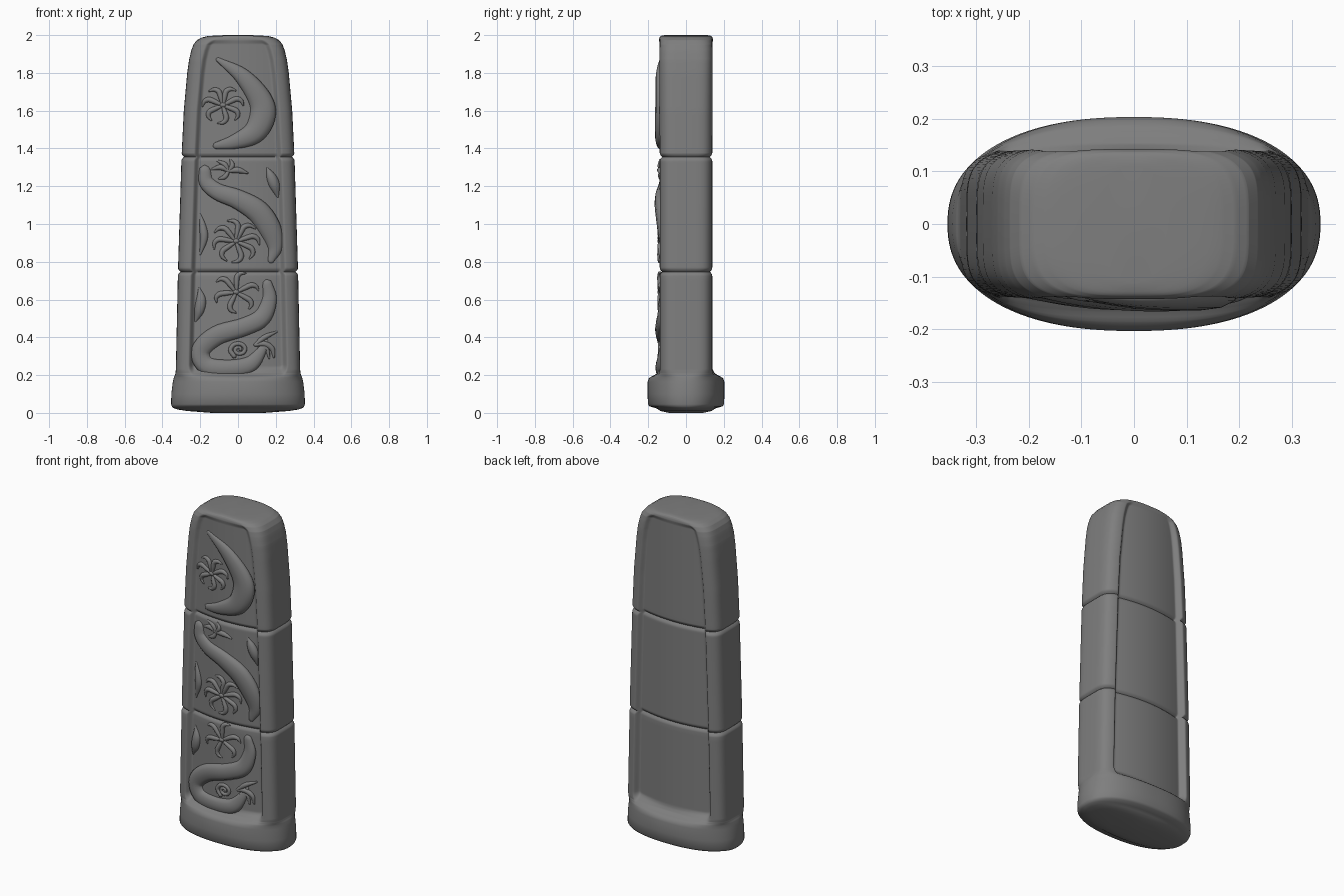
import bpy, bmesh, math
from mathutils import Vector

if "Cube" in bpy.data.objects:
    bpy.data.objects.remove(bpy.data.objects["Cube"])

# outline stations: height, half width, half depth, squareness
STATIONS = [
    (0.0, .14, .09, 2.3), (.01, .27, .136, 2.3), (.018, .32, .146, 2.3), (.026, .342, .162, 2.3),
    (.034, .35, .192, 2.3), (.046, .354, .202, 2.3), (.10, .353, .203, 2.3), (.165, .345, .203, 2.3),
    (.182, .341, .197, 2.4), (.192, .338, .185, 2.7), (.20, .334, .168, 3.3), (.21, .331, .156, 4),
    (.23, .329, .15, 4.8), (.747, .318, .15, 4.8), (1.355, .299, .15, 4.8), (1.6, .287, .15, 4.8),
    (1.8, .269, .15, 4.8), (1.87, .259, .15, 4.8), (1.92, .247, .149, 4.6), (1.95, .236, .147, 4.4),
    (1.973, .218, .144, 4), (1.987, .192, .14, 3.6), (1.994, .165, .136, 3.2),
    (1.998, .12, .128, 2.8), (2.0, .06, .11, 2.5)]
SEAMS = (.747, 1.355)
RIM, RAMP = .064, .034
DARK = bpy.data.materials.new("dark_grey")
DARK.diffuse_color = (.21, .21, .21, 1)
DARK.use_nodes = True
DARK.node_tree.nodes["Principled BSDF"].inputs["Base Color"].default_value = DARK.diffuse_color


def outline(z):
    for a, b in zip(STATIONS, STATIONS[1:]):
        if z <= b[0] + 1e-9:
            t = (z - a[0]) / (b[0] - a[0])
            return [p + (q - p) * t for p, q in zip(a[1:], b[1:])]
    return STATIONS[-1][1:]


def panel_edge(z):
    w = outline(z)[0]
    return max(w - RIM, w * .6)


def panel_depth(x, z):
    return .139 - .62 * min(abs(x), .25) ** 2


def half_columns(z):
    """x positions from centre to side, following the panel edge"""
    w, xe = outline(z)[0], panel_edge(z)
    ramp = min(RAMP, xe * .4)
    xs = [(xe - ramp) * i / 24 for i in range(24)]
    xs += [xe - ramp + ramp * i / 8 for i in range(8)]
    return xs + [xe + (w - xe) * math.sin(math.pi / 2 * i / 16) for i in range(17)]


def surface(x, z):
    w, d, n = outline(z)
    y = d * max(0, 1 - abs(x / w) ** n) ** (1 / n)
    # sunken rounded panel
    r = .04
    ramp = min(RAMP, panel_edge(z) * .4)
    qu = x - panel_edge(z) + r
    qv = max((.195 - z) * .65, z - 1.985) + r
    sd = math.hypot(max(qu, 0), max(qv, 0)) + min(max(qu, qv), 0) - r
    m = min(1, max(0, -sd / ramp))
    m = m * m * (3 - 2 * m)
    y += (min(y, panel_depth(x, z)) - y) * m
    # rounded seams between the segments
    g = sum(max(0, 1 - abs(z - q) / .022) ** 2 for q in SEAMS) * .013
    return x * (1 - g / w), y * (1 - g / .14)


def finish(name, bm, angle):
    bmesh.ops.recalc_face_normals(bm, faces=bm.faces)
    me = bpy.data.meshes.new(name)
    bm.to_mesh(me)
    bm.free()
    me.materials.append(DARK)
    ob = bpy.data.objects.new(name, me)
    bpy.context.collection.objects.link(ob)
    bpy.ops.object.select_all(action='DESELECT')
    ob.select_set(True)
    bpy.context.view_layer.objects.active = ob
    bpy.ops.object.shade_smooth_by_angle(angle=math.radians(angle))


# handle body: base, three segments and top as one loft
zs = {round(s[0], 4) for s in STATIONS}
zs |= {round(.2 + .025 * i, 4) for i in range(70)}
zs |= {round(q + .0055 * i, 4) for q in SEAMS for i in range(-4, 5)}
zs |= {round(1.94 + .004 * i, 4) for i in range(15)} | {round(.19 + .006 * i, 4) for i in range(12)}
bm = bmesh.new()
rows = []
for z in sorted(zs):
    half = [surface(x, z) for x in half_columns(z)]
    pts = [(-x, y) for x, y in half[:0:-1]] + half
    ring = [bm.verts.new((x, -y, z)) for x, y in pts]
    ring += [bm.verts.new((x, y, z)) for x, y in pts[-2:0:-1]]
    rows.append(ring)
M = len(rows[0])
for a, b in zip(rows, rows[1:]):
    for i in range(M):
        j = (i + 1) % M
        bm.faces.new((a[i], a[j], b[j], b[i]))
for ring in (rows[0], rows[-1]):
    for i in range(M // 2):
        quad = [ring[i], ring[i + 1], ring[(M - i - 1) % M], ring[(M - i) % M]]
        bm.faces.new(list(dict.fromkeys(quad)))
finish("handle_body", bm, 50)


# relief helpers: paths are (x, z, radius) in hundredths of a unit
def tube(bm, path, flat, sides=12, steps=6):
    P = [Vector(p) / 100 for p in path]
    P = [2 * P[0] - P[1]] + P + [2 * P[-1] - P[-2]]
    pts = []
    for k in range(1, len(P) - 2):
        a, b, c, d = P[k - 1:k + 3]
        for i in range(steps):
            t = i / steps
            pts.append(.5 * (2 * b + (c - a) * t + (2 * a - 5 * b + 4 * c - d) * t * t
                             + (3 * b - a - 3 * c + d) * t ** 3))
    pts.append(P[-2])
    # rounded ends
    for sgn in (0, 1):
        e, f = (pts[-1], pts[-2]) if sgn else (pts[0], pts[1])
        out = Vector((e.x - f.x, e.y - f.y, 0)).normalized() * e.z
        cap = [Vector((e.x + out.x * h, e.y + out.y * h, e.z * k)) for h, k in ((.6, .8), (.98, .15))]
        pts = pts + cap if sgn else cap[::-1] + pts
    prev = None
    for i, p in enumerate(pts):
        t = pts[min(i + 1, len(pts) - 1)] - pts[max(i - 1, 0)]
        nrm = Vector((-t.y, t.x)).normalized()
        r = max(p.z, .001)
        y0 = -panel_depth(p.x, p.y)
        ring = []
        for k in range(sides):
            a = 2 * math.pi * k / sides
            ring.append(bm.verts.new((p.x + nrm.x * r * math.cos(a), y0 - flat * r * math.sin(a),
                                      p.y + nrm.y * r * math.cos(a))))
        if prev:
            for k in range(sides):
                j = (k + 1) % sides
                bm.faces.new((prev[k], prev[j], ring[j], ring[k]))
        else:
            bm.faces.new(ring)
        prev = ring
    bm.faces.new(prev)


def relief(name, paths, flat):
    bm = bmesh.new()
    for p in paths:
        tube(bm, p, flat)
    finish(name, bm, 60)


def flower(name, cx, cz, size, arms, start=0, hook=1.0):
    paths = [[(cx - .5, cz, 1.4), (cx + .5, cz, 1.4)]]
    for k in range(arms):
        a = start + 2 * math.pi * k / arms
        side = hook if math.cos(a) > 0 else -hook     # tips hook downwards
        path = []
        for f, turn, r in ((.1, 0, .8), (.45, .22, 1.3), (.8, .2, 1.4), (1, 0, 1.1), (1.08, -.27, .4)):
            b = a + side * turn
            path.append((cx + size * f * math.cos(b), cz + size * .92 * f * math.sin(b), r))
        paths.append(path)
    relief(name, paths, .95)


# large curving bodies, one per segment
relief("top_crescent", [[(-10.5, 187, 1.2), (2, 178.5, 4.2), (11, 167, 6.2), (13, 158, 7),
                         (8.5, 148.5, 6), (-2, 143.5, 3.8), (-11.5, 141.5, 1.8)]], .5)
relief("middle_wave", [[(-17.5, 128, 3.2), (-16.5, 122, 4), (-10.5, 117, 4.5), (0, 113, 5.2),
                        (10.5, 106.5, 6.2), (17, 97, 6), (19.5, 88, 4.2), (17.5, 81, 1.8)]], .5)
relief("bottom_coil", [[(15.5, 68, 2.7), (16.5, 60, 4), (12.5, 50.5, 4.8), (3, 45.5, 4.8), (-11, 41, 5.2),
                        (-19.5, 33, 5.2), (-16.5, 25, 4.9), (-5, 23.5, 4.6), (6, 25.5, 4.4),
                        (12.5, 33, 2.6), (15, 38, 1)]], .5)

# curled flowers
flower("top_flower", -8, 163, 10, 7, .25)
flower("middle_flower", -1, 91, 11.5, 8, .1)
flower("bottom_flower", -1, 64, 11, 6, .3, .8)

# slim leaves beside the curves
relief("side_leaves", [
    [(-20.5, 66, .5), (-19.5, 60, 2.6), (-20.5, 54, 2.6), (-22.5, 48.5, .5)],
    [(-20, 105, .5), (-18.5, 98, 2), (-18, 92, 2), (-20, 84, .5)],
    [(15.5, 129.5, .5), (17.5, 125, 2.6), (19.5, 120, 2.8), (21, 114.5, .6)]], .8)

# small sprays filling the gaps
relief("small_sprays", [
    [(-5, 128, .8), (-9, 130, 1.5), (-14, 129, .5)],
    [(-5, 128, .8), (-7, 131.5, 1.3), (-11, 133.5, .5)],
    [(-5, 128, .8), (-3, 131, 1.3), (-4, 134, .5)],
    [(-5, 128, .8), (0, 128.5, 1.6), (5, 127, .5)],
    [(-5, 128, .8), (-7, 125, 1.3), (-10, 124, .5)],
    [(9, 36, .8), (14, 36.5, 1.5), (18, 34, 1.4), (19, 29.5, .5)],
    [(9, 36, .8), (14, 40, 1.4), (20.5, 43, .5)],
    [(11, 34, .8), (15, 34, 1.2), (16.5, 29, .5)]], .9)

# little spiral bud inside the coil
spiral = []
for i in range(12):
    a = i * .95
    spiral.append((.5 + (.8 + .37 * i) * math.cos(a), 33.5 + (.7 + .3 * i) * math.sin(a), .8 + .04 * i))
relief("spiral_bud", [spiral], .9)
